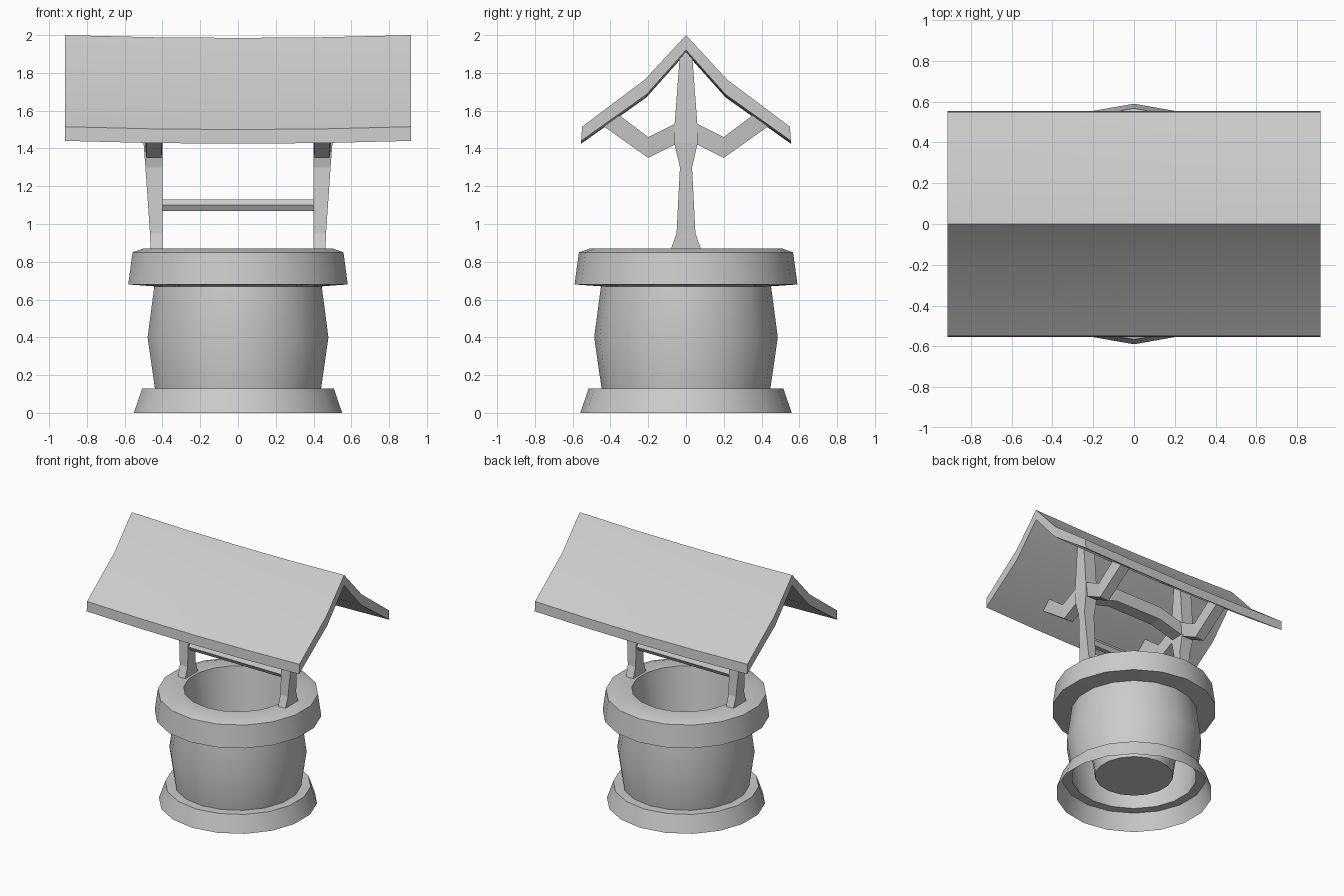
import bpy, bmesh, math

if "Cube" in bpy.data.objects:
    bpy.data.objects.remove(bpy.data.objects["Cube"])


def finish(name, bm, smooth=True):
    bmesh.ops.recalc_face_normals(bm, faces=bm.faces[:])
    me = bpy.data.meshes.new(name)
    bm.to_mesh(me)
    bm.free()
    ob = bpy.data.objects.new(name, me)
    bpy.context.collection.objects.link(ob)
    if smooth:
        bpy.ops.object.select_all(action='DESELECT')
        ob.select_set(True)
        bpy.context.view_layer.objects.active = ob
        bpy.ops.object.shade_smooth_by_angle(angle=math.radians(30))
    return ob


def loft(name, sections, smooth=False):
    """Skin a row of closed sections and cap both ends."""
    bm = bmesh.new()
    rings = [[bm.verts.new(p) for p in s] for s in sections]
    n = len(rings[0])
    for a, b in zip(rings, rings[1:]):
        for i in range(n):
            j = (i + 1) % n
            bm.faces.new((a[i], a[j], b[j], b[i]))
    bm.faces.new(rings[0])
    bm.faces.new(rings[-1])
    return finish(name, bm, smooth)


# Well: one 18-sided turned shell, open underneath, with an inner shaft
SIDES = 18
profile = [(.56, 0), (.515, .13), (.447, .13), (.486, .40), (.45, .67),
           (.59, .68), (.567, .85), (.51, .87), (.385, .87), (.28, .14)]
bm = bmesh.new()
rings = []
for r, z in profile:
    rings.append([bm.verts.new((r * math.cos(a), r * math.sin(a), z))
                  for a in (math.pi / 2 + 2 * math.pi * k / SIDES for k in range(SIDES))])
for a, b in zip(rings, rings[1:]):
    for i in range(SIDES):
        j = (i + 1) % SIDES
        bm.faces.new((a[i], a[j], b[j], b[i]))
bm.faces.new(rings[-1])
finish("well_wall", bm)

# Posts and their roof brackets
post_levels = [(.865, .08, .463), (.95, .05, .466), (1.30, .032, .49),
               (1.43, .062, .50), (1.53, .06, .50), (1.93, .03, .50)]
arm_path = [(0, 1.45, 1.56), (.06, 1.42, 1.53), (.2, 1.35, 1.46)]
for side, sx in (("left", -1), ("right", 1)):
    loft(side + "_post", [[(sx * .40, -h, z), (sx * x, -h, z), (sx * x, h, z), (sx * .40, h, z)]
                          for z, h, x in post_levels])
    for end, sy in (("front", -1), ("back", 1)):
        secs = [[(sx * .405, sy * y, lo), (sx * .485, sy * y, lo),
                 (sx * .497, sy * y, hi), (sx * .397, sy * y, hi)] for y, lo, hi in arm_path]
        secs.append([(sx * .405, sy * .46, 1.535), (sx * .485, sy * .46, 1.535),
                     (sx * .497, sy * .385, 1.60), (sx * .397, sy * .385, 1.60)])
        loft(f"{side}_{end}_bracket", secs)

# Arched tie beam between the posts
loft("tie_beam", [[(x, -.05, z), (x, .05, z), (x, .05, z + .1), (x, -.05, z + .1)]
                  for x, z in ((-.42, 1.43), (-.2, 1.49), (.2, 1.49), (.42, 1.43))])

# Six-sided axle
loft("axle", [[(x, .035 * math.cos(k * math.pi / 3), 1.10 + .035 * math.sin(k * math.pi / 3))
               for k in range(6)] for x in (-.42, .42)])

# Roof: kinked gable section, sagging in the middle
top = [(.55, 1.515), (.217, 1.765)]
under = [(.21, 1.685), (.555, 1.44)]
section = ([(-y, z) for y, z in top] + [(0, 2.0)] + top[::-1]
           + under[::-1] + [(0, 1.92)] + [(-y, z) for y, z in under])
loft("roof", [[(x, y, z - .015 * (1 - (x / .915) ** 2)) for y, z in section]
              for x in (-.915, -.46, 0, .46, .915)], smooth=True)
